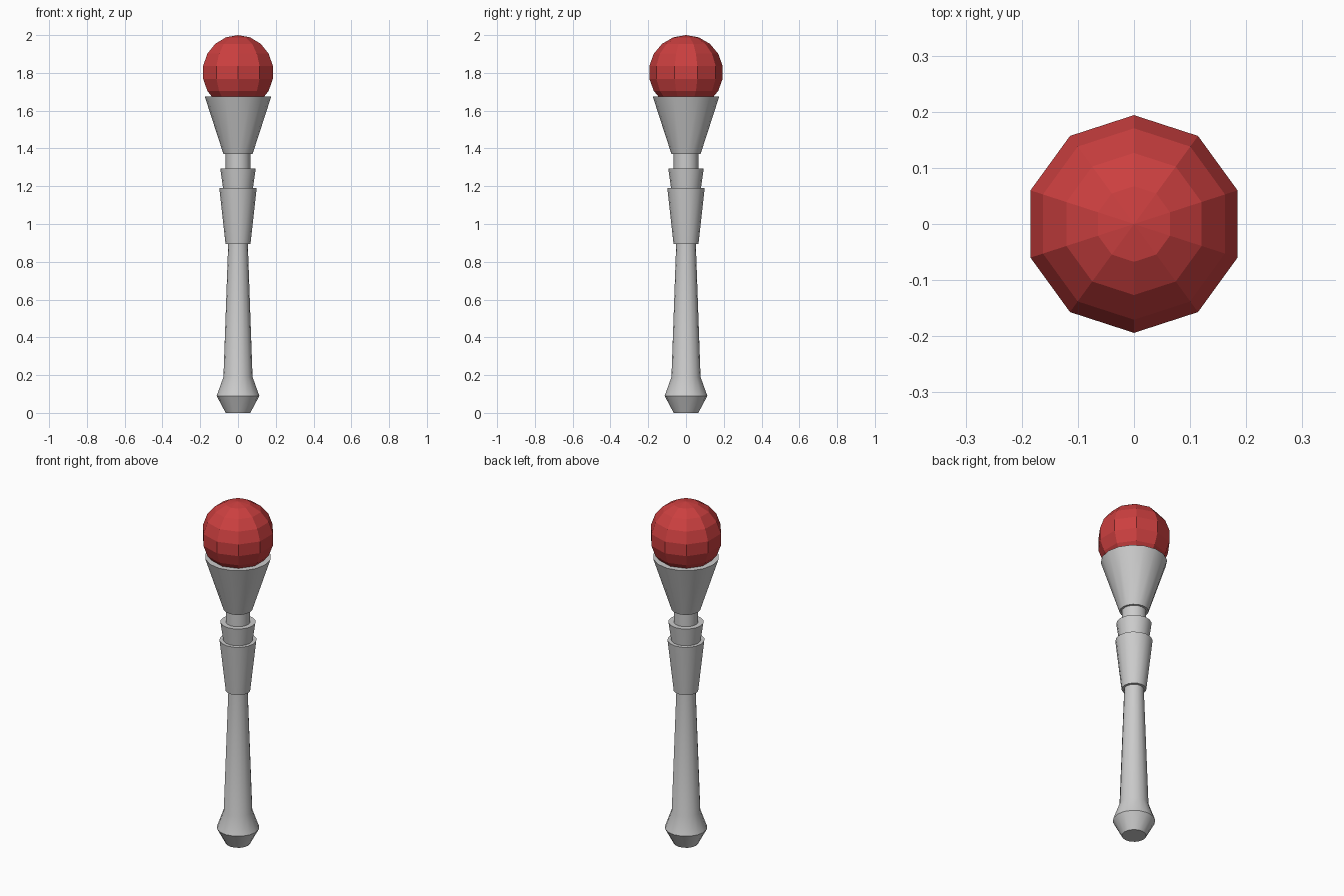
import bpy, bmesh, math

if "Cube" in bpy.data.objects:
    bpy.data.objects.remove(bpy.data.objects["Cube"])


def lathe(name, profile, sides=16):
    """Revolve (radius, z) points around z and cap both ends."""
    bm = bmesh.new()
    rings = []
    for r, z in profile:
        angles = [2 * math.pi * i / sides for i in range(sides)]
        rings.append([bm.verts.new((r * math.cos(a), r * math.sin(a), z)) for a in angles])
    for low, high in zip(rings, rings[1:]):
        for i in range(sides):
            j = (i + 1) % sides
            bm.faces.new((low[i], low[j], high[j], high[i]))
    bm.faces.new(rings[0][::-1])
    bm.faces.new(rings[-1])
    mesh = bpy.data.meshes.new(name)
    bm.to_mesh(mesh)
    bm.free()
    obj = bpy.data.objects.new(name, mesh)
    bpy.context.collection.objects.link(obj)
    bpy.ops.object.select_all(action='DESELECT')
    obj.select_set(True)
    bpy.context.view_layer.objects.active = obj
    bpy.ops.object.shade_smooth_by_angle(angle=math.radians(28))
    return obj


# Tapered shaft with a flared pommel
lathe("handle", [(0.065, 0), (0.113, 0.09), (0.077, 0.19), (0.052, 0.895)])

# Stacked collars and neck
lathe("lower_collar", [(0.066, 0.895), (0.099, 1.19)])
lathe("upper_collar", [(0.079, 1.19), (0.094, 1.295)])
lathe("neck", [(0.065, 1.295), (0.065, 1.375)])

# Flared cup under the ball
lathe("cup", [(0.077, 1.37), (0.176, 1.675)])

# Faceted red ball
bpy.ops.mesh.primitive_uv_sphere_add(segments=10, ring_count=9, radius=0.197,
                                     location=(0, 0, 1.803))
ball = bpy.context.object
ball.name = "ball"
red = bpy.data.materials.new("red")
red.diffuse_color = (0.6, 0.05, 0.05, 1)
red.use_nodes = True
red.node_tree.nodes["Principled BSDF"].inputs["Base Color"].default_value = red.diffuse_color
ball.data.materials.append(red)
